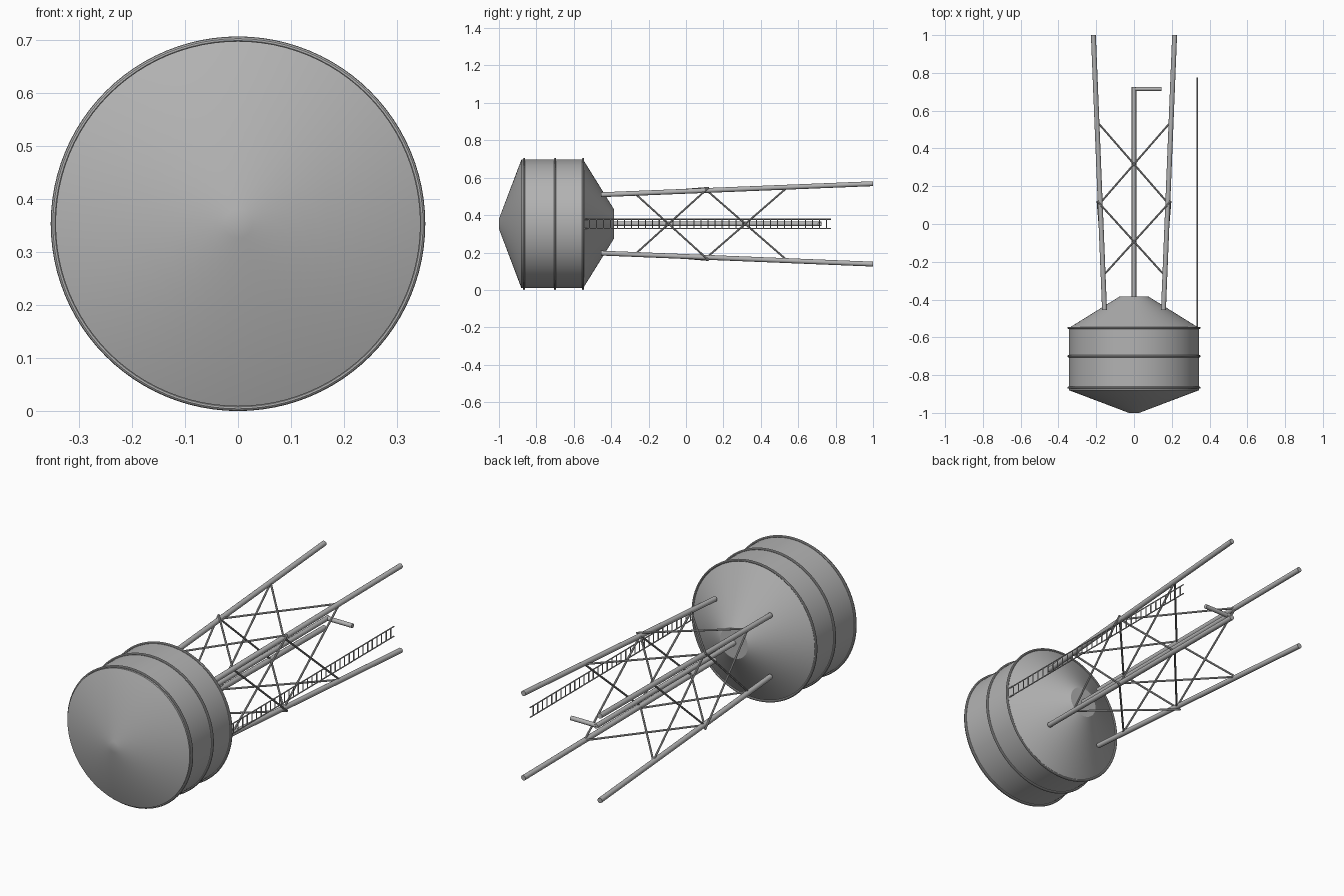
import bpy, bmesh, math
from mathutils import Vector, Matrix

if "Cube" in bpy.data.objects:
    bpy.data.objects.remove(bpy.data.objects["Cube"], do_unlink=True)

AXIS_Z = 0.353

steel = bpy.data.materials.new("grey_steel")
steel.use_nodes = True
GREY = (0.45, 0.45, 0.45, 1)
steel.diffuse_color = GREY
steel.node_tree.nodes["Principled BSDF"].inputs["Base Color"].default_value = GREY


def finish(name, bm):
    """Turn a bmesh into a smooth-shaded object lying along the tower axis."""
    bmesh.ops.recalc_face_normals(bm, faces=bm.faces)
    mesh = bpy.data.meshes.new(name)
    bm.to_mesh(mesh)
    bm.free()
    mesh.materials.append(steel)
    obj = bpy.data.objects.new(name, mesh)
    obj.location.z = AXIS_Z
    bpy.context.collection.objects.link(obj)
    bpy.ops.object.select_all(action='DESELECT')
    obj.select_set(True)
    bpy.context.view_layer.objects.active = obj
    bpy.ops.object.shade_smooth_by_angle(angle=math.radians(30))
    return obj


def add_rod(bm, start, end, radius, sides=12):
    a, b = Vector(start), Vector(end)
    turn = (b - a).to_track_quat('Z', 'Y').to_matrix().to_4x4()
    bmesh.ops.create_cone(bm, cap_ends=True, segments=sides, radius1=radius,
                          radius2=radius, depth=(b - a).length,
                          matrix=Matrix.Translation((a + b) / 2) @ turn)


def lathe(name, profile, closed=False, steps=96):
    """Spin (radius, y) points about the tower axis."""
    bm = bmesh.new()
    verts = [bm.verts.new((r, y, 0)) for r, y in profile]
    edges = [bm.edges.new(pair) for pair in zip(verts, verts[1:])]
    if closed:
        edges.append(bm.edges.new((verts[-1], verts[0])))
    bmesh.ops.spin(bm, geom=verts + edges, cent=(0, 0, 0), axis=(0, 1, 0),
                   angle=math.tau, steps=steps)
    bmesh.ops.remove_doubles(bm, verts=bm.verts, dist=0.0001)
    return finish(name, bm)


# Tank: shallow roof cone, straight wall, steeper base cone
lathe("tank", [(0, -1), (0.027, -1), (0.344, -0.88), (0.344, -0.55),
               (0.078, -0.385), (0, -0.385)])

# Bands round the tank
for label, y in (("roof", -0.866), ("middle", -0.70), ("base", -0.55)):
    band = [(0.347 + 0.006 * math.cos(t * math.tau / 10),
             y + 0.006 * math.sin(t * math.tau / 10)) for t in range(10)]
    lathe(label + "_band", band, closed=True)

# Four splayed legs
corners = [(1, 1), (-1, 1), (-1, -1), (1, -1)]
for sx, sz in corners:
    bm = bmesh.new()
    add_rod(bm, (sx * 0.156, -0.455, sz * 0.156), (sx * 0.215, 1, sz * 0.215), 0.013, 16)
    side = "left" if sx > 0 else "right"
    finish(("upper_" if sz > 0 else "lower_") + side + "_leg", bm)

# Two tiers of crossed braces on each side of the frame
for tier, (y1, w1, y2, w2) in (("first", (-0.27, 0.160, 0.12, 0.193)),
                               ("second", (0.11, 0.180, 0.54, 0.194))):
    bm = bmesh.new()
    for i, (ax, az) in enumerate(corners):
        bx, bz = corners[(i + 1) % 4]
        add_rod(bm, (ax * w1, y1, az * w1), (bx * w2, y2, bz * w2), 0.005, 8)
        add_rod(bm, (bx * w1, y1, bz * w1), (ax * w2, y2, az * w2), 0.005, 8)
    finish(tier + "_cross_braces", bm)

# Central riser pipe with a side outlet
bm = bmesh.new()
add_rod(bm, (0, -0.40, 0), (0, 0.725, 0), 0.012, 16)
add_rod(bm, (0, 0.715, 0), (0.145, 0.715, 0), 0.011, 16)
finish("riser_pipe", bm)

# Ladder along the left side
bm = bmesh.new()
for z in (-0.025, 0.025):
    add_rod(bm, (0.335, -0.882, z), (0.335, 0.775, z), 0.003, 8)
RUNGS = 44
for i in range(RUNGS):
    y = -0.85 + i * 1.60 / (RUNGS - 1)
    add_rod(bm, (0.335, y, -0.025), (0.335, y, 0.025), 0.0028, 6)
finish("ladder", bm)
